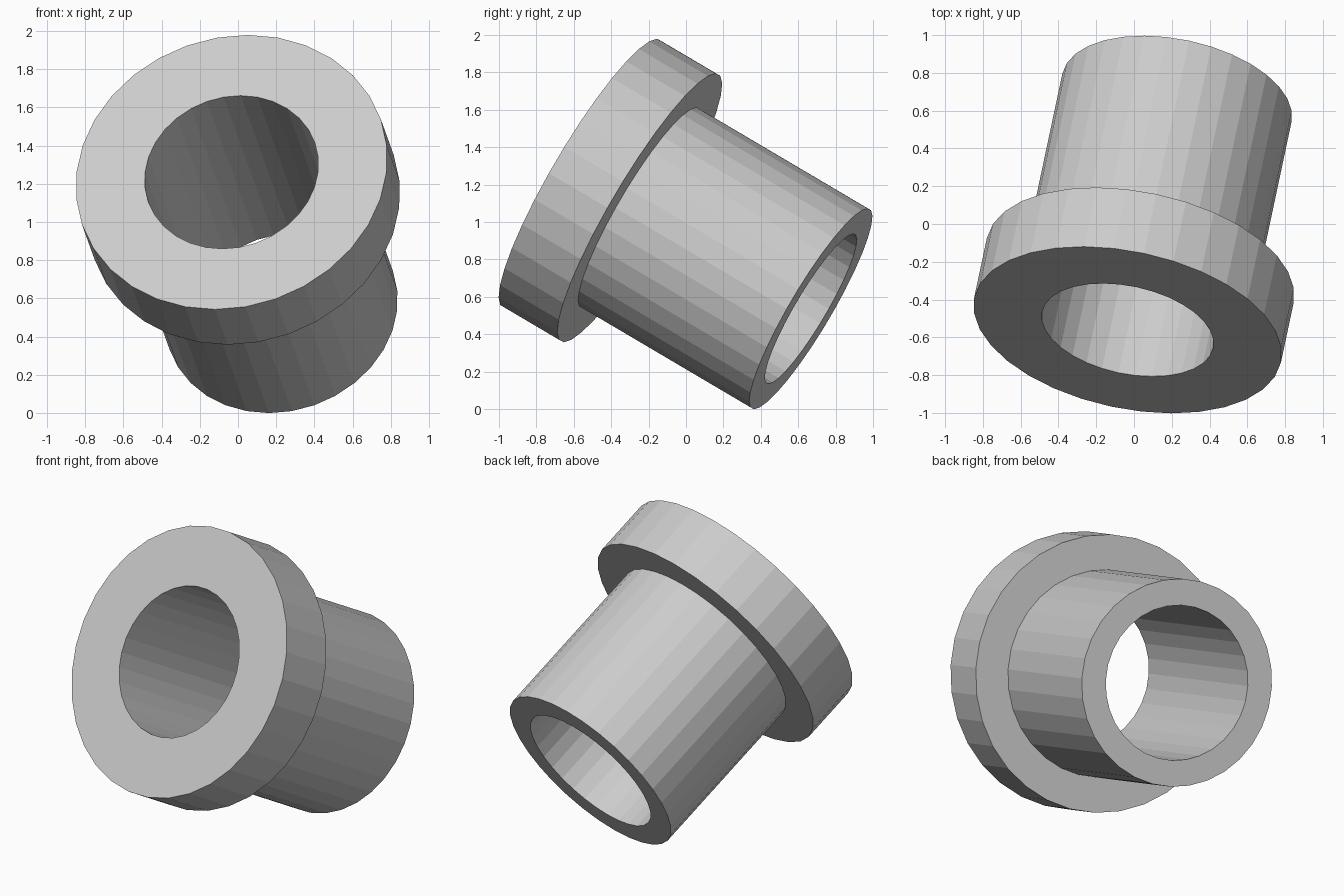
import bpy, bmesh
from math import radians, cos, sin, tau

if "Cube" in bpy.data.objects:
    bpy.data.objects.remove(bpy.data.objects["Cube"])

SIDES = 32
FLANGE_R, TUBE_R, BORE_R = 0.83, 0.62, 0.463
FLANGE_T, LENGTH = 0.37, 1.45


def revolve(name, profile, sides):
    """Spin a closed (radius, height) profile around local z."""
    bm = bmesh.new()
    rings = []
    for i in range(sides):
        a = tau * i / sides
        rings.append([bm.verts.new((r * cos(a), r * sin(a), h)) for r, h in profile])
    n = len(profile)
    for i in range(sides):
        a, b = rings[i], rings[(i + 1) % sides]
        for j in range(n):
            k = (j + 1) % n
            bm.faces.new((a[j], b[j], b[k], a[k]))
    bmesh.ops.recalc_face_normals(bm, faces=bm.faces)
    mesh = bpy.data.meshes.new(name)
    bm.to_mesh(mesh)
    bm.free()
    obj = bpy.data.objects.new(name, mesh)
    bpy.context.collection.objects.link(obj)
    return obj


# Flanged sleeve: wide collar, narrower tube, straight through bore
bushing = revolve("flanged_bushing", [
    (BORE_R, 0), (FLANGE_R, 0), (FLANGE_R, FLANGE_T),
    (TUBE_R, FLANGE_T), (TUBE_R, LENGTH), (BORE_R, LENGTH),
], SIDES)

# Tilted so the collar faces forward and up
bushing.rotation_euler = (radians(-120), 0, radians(-12))
bushing.location = (-0.034, -0.561, 1.261)
